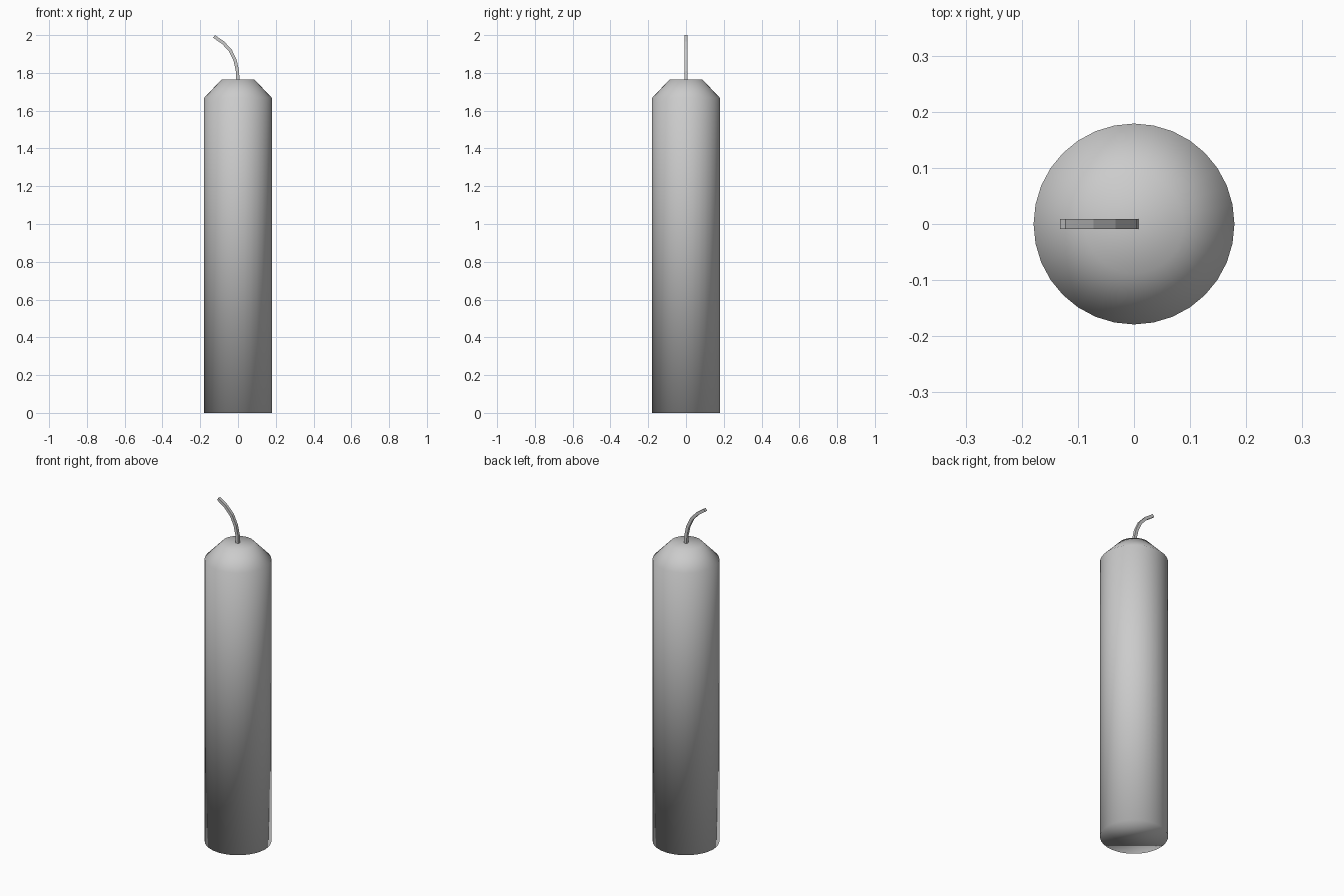
import bpy, bmesh, math

if "Cube" in bpy.data.objects:
    bpy.data.objects.remove(bpy.data.objects["Cube"])

SIDES = 32


def make_object(name, rings, smooth):
    """Bridge closed rings of points into a capped solid."""
    bm = bmesh.new()
    loops = [[bm.verts.new(p) for p in ring] for ring in rings]
    n = len(loops[0])
    for a, b in zip(loops, loops[1:]):
        for i in range(n):
            j = (i + 1) % n
            bm.faces.new((a[i], a[j], b[j], b[i]))
    bm.faces.new(loops[0][::-1])
    bm.faces.new(loops[-1])
    bmesh.ops.recalc_face_normals(bm, faces=bm.faces)
    for f in bm.faces:
        f.smooth = smooth
    mesh = bpy.data.meshes.new(name)
    bm.to_mesh(mesh)
    bm.free()
    obj = bpy.data.objects.new(name, mesh)
    bpy.context.collection.objects.link(obj)
    return obj


# Candle body: cylinder with a chamfered shoulder, smooth shaded throughout
profile = [(0.179, 0.0), (0.179, 1.668), (0.088, 1.764)]
make_object("candle_body", [
    [(r * math.cos(2 * math.pi * i / SIDES), r * math.sin(2 * math.pi * i / SIDES), z)
     for i in range(SIDES)] for r, z in profile], True)

# Wick: square section swept along a path that curls to the left
path = [(0.0, 1.755), (-0.003, 1.81), (-0.015, 1.865), (-0.04, 1.918),
        (-0.078, 1.959), (-0.127, 1.993)]
h = 0.0085
rings = []
for k, (x, z) in enumerate(path):
    x0, z0 = path[max(k - 1, 0)]
    x1, z1 = path[min(k + 1, len(path) - 1)]
    length = math.hypot(x1 - x0, z1 - z0)
    nx, nz = (z1 - z0) / length * h, -(x1 - x0) / length * h
    rings.append([(x + s * nx, t * h, z + s * nz)
                  for s, t in ((-1, -1), (1, -1), (1, 1), (-1, 1))])
make_object("wick", rings, False)
